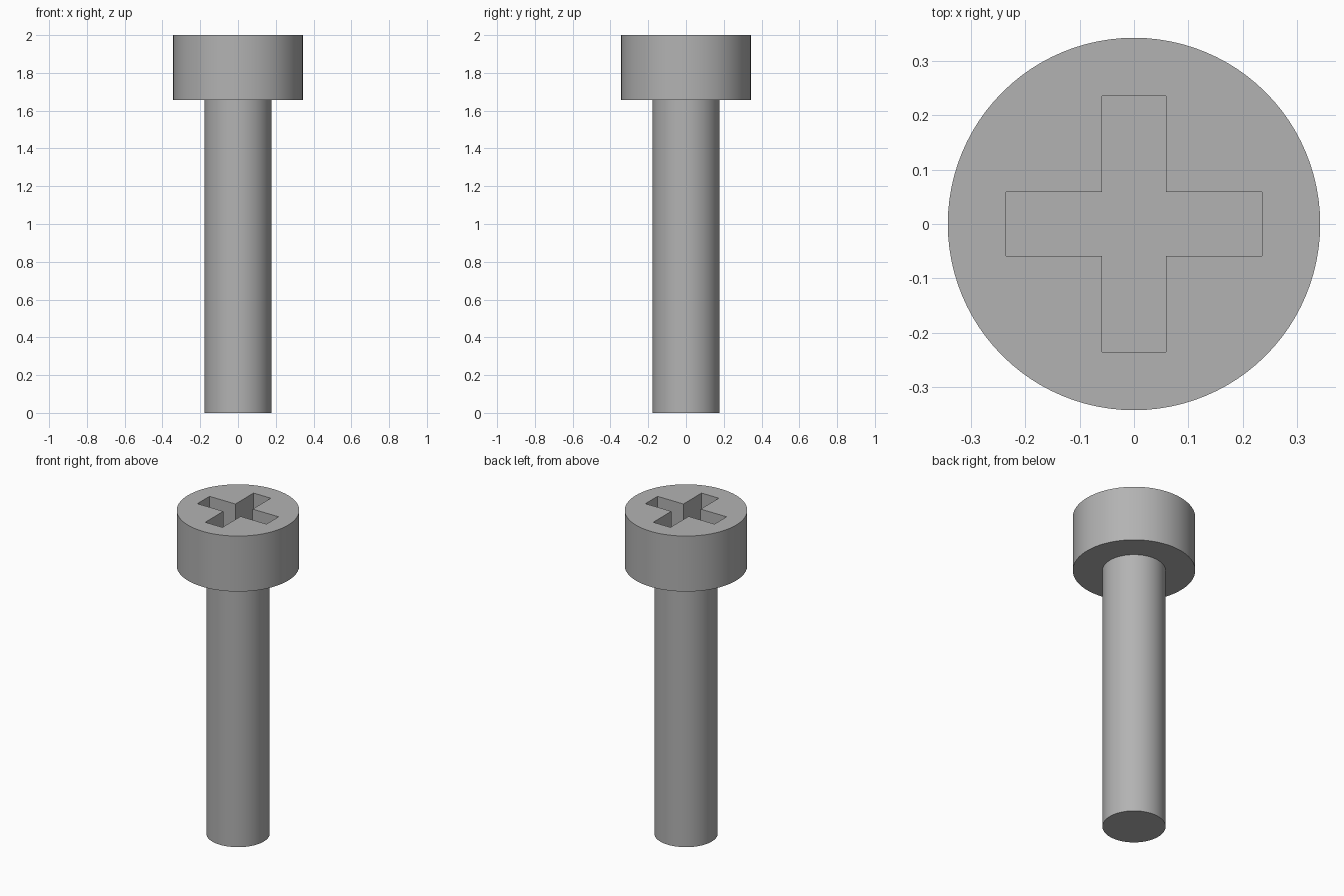
import bpy
import bmesh
import math

HEAD_R, SHAFT_R = 0.343, 0.177
HEAD_BASE, TOP = 1.657, 2.0
ARM, HALF, DEPTH = 0.236, 0.059, 0.2
SIDES = 96

cube = bpy.data.objects.get("Cube")
if cube:
    bpy.data.objects.remove(cube, do_unlink=True)

steel = bpy.data.materials.new("grey steel")
steel.use_nodes = True
colour = (0.45, 0.45, 0.45, 1)
steel.diffuse_color = colour
steel.node_tree.nodes["Principled BSDF"].inputs["Base Color"].default_value = colour


def circle(bm, radius, z):
    angles = [2 * math.pi * i / SIDES for i in range(SIDES)]
    return [bm.verts.new((radius * math.cos(a), radius * math.sin(a), z)) for a in angles]


def bridge(bm, lower, upper):
    n = len(lower)
    for i in range(n):
        j = (i + 1) % n
        bm.faces.new((lower[i], lower[j], upper[j], upper[i]))


def edges_of(bm, loop):
    return [bm.edges.get((v, loop[i - 1])) for i, v in enumerate(loop)]


# Screw body: shaft, shoulder and head as one closed turned profile
bm = bmesh.new()
rings = [circle(bm, r, z) for r, z in (
    (SHAFT_R, 0), (SHAFT_R, HEAD_BASE), (HEAD_R, HEAD_BASE), (HEAD_R, TOP))]
bm.faces.new(rings[0][::-1])
for lower, upper in zip(rings, rings[1:]):
    bridge(bm, lower, upper)

# Cross recess: one arm tip turned through four quarters
outline = []
for q in range(4):
    c, s = round(math.cos(q * math.pi / 2)), round(math.sin(q * math.pi / 2))
    for x, y in ((ARM, -HALF), (ARM, HALF), (HALF, HALF)):
        outline.append((x * c - y * s, x * s + y * c))
rim = [bm.verts.new((x, y, TOP)) for x, y in outline]
floor = [bm.verts.new((x, y, TOP - DEPTH)) for x, y in outline]
bm.faces.new(floor)
bridge(bm, floor, rim)

# Flat head top with the cross-shaped opening
bmesh.ops.triangle_fill(bm, edges=edges_of(bm, rings[-1]) + edges_of(bm, rim),
                        use_beauty=True, normal=(0, 0, 1))
bmesh.ops.recalc_face_normals(bm, faces=bm.faces)

mesh = bpy.data.meshes.new("screw")
bm.to_mesh(mesh)
bm.free()
mesh.materials.append(steel)
screw = bpy.data.objects.new("screw", mesh)
bpy.context.collection.objects.link(screw)

# Smooth round sides with crisp rims
bpy.ops.object.select_all(action="DESELECT")
screw.select_set(True)
bpy.context.view_layer.objects.active = screw
bpy.ops.object.shade_smooth_by_angle(angle=math.radians(30))
